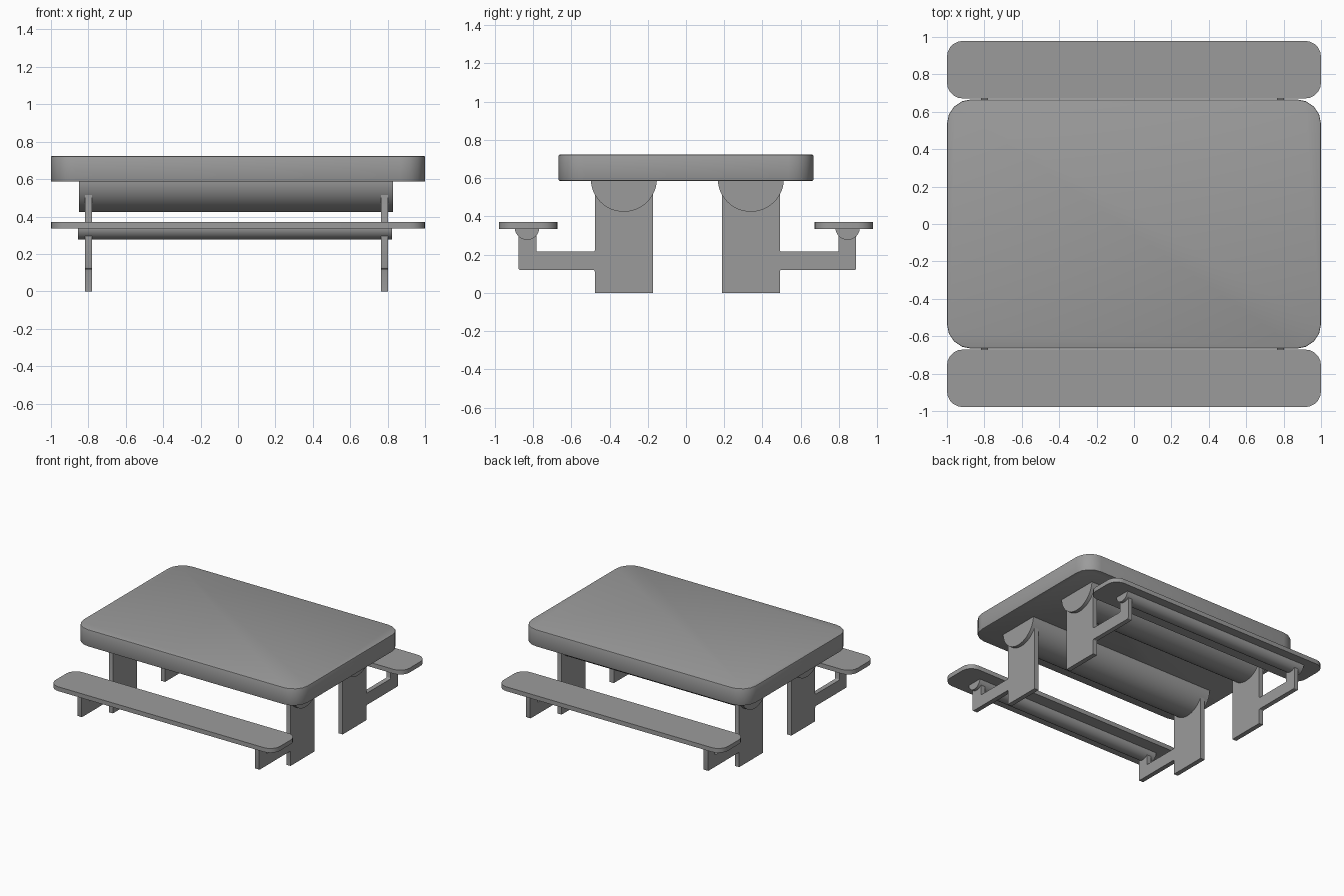
import bpy, bmesh, math
from mathutils import Vector

cube = bpy.data.objects.get("Cube")
if cube:
    bpy.data.objects.remove(cube, do_unlink=True)

# One plain grey for everything
grey = bpy.data.materials.new("concrete_grey")
grey.use_nodes = True
colour = (0.33, 0.33, 0.33, 1)
grey.diffuse_color = colour
grey.node_tree.nodes["Principled BSDF"].inputs["Base Color"].default_value = colour

BASE_X, BASE_Y = -0.01, 0.007   # the base sits slightly off the centre of the top


def finish(bm, name):
    bmesh.ops.recalc_face_normals(bm, faces=bm.faces)
    mesh = bpy.data.meshes.new(name)
    bm.to_mesh(mesh)
    bm.free()
    mesh.materials.append(grey)
    ob = bpy.data.objects.new(name, mesh)
    bpy.context.collection.objects.link(ob)
    bpy.ops.object.select_all(action='DESELECT')
    ob.select_set(True)
    bpy.context.view_layer.objects.active = ob
    bpy.ops.object.shade_smooth_by_angle(angle=math.radians(32))
    return ob


def slab(name, y, z0, z1, depth, radius, segments, rim=0):
    """Board with rounded corners, lying flat."""
    bm = bmesh.new()
    bmesh.ops.create_cube(bm, size=1)
    for v in bm.verts:
        v.co = Vector((v.co.x * 2, y + v.co.y * depth, z0 if v.co.z < 0 else z1))
    upright = [e for e in bm.edges if abs(e.verts[0].co.z - e.verts[1].co.z) > 0.01]
    bmesh.ops.bevel(bm, geom=upright, offset=radius, segments=segments,
                    profile=0.5, affect='EDGES')
    if rim:
        edges = [e for e in bm.edges if abs(e.verts[0].co.z - e.verts[1].co.z) < 0.001]
        bmesh.ops.bevel(bm, geom=edges, offset=rim, segments=2,
                        profile=0.5, affect='EDGES')
    return finish(bm, name)


def prism(profile, x0, x1):
    """Extrude a (y, z) outline along x."""
    bm = bmesh.new()
    face = bm.faces.new([bm.verts.new((x0, y, z)) for y, z in profile])
    extruded = bmesh.ops.extrude_face_region(bm, geom=[face])
    moved = [g for g in extruded["geom"] if isinstance(g, bmesh.types.BMVert)]
    bmesh.ops.translate(bm, verts=moved, vec=(x1 - x0, 0, 0))
    return bm


def half_log(name, y, z, radius, top, half_length, x):
    """Half-round beam hanging under a board."""
    steps = 24
    arc = [(y + radius * math.cos(math.pi * i / steps),
            z - radius * math.sin(math.pi * i / steps)) for i in range(steps + 1)]
    profile = [(y + radius, top)] + arc + [(y - radius, top)]
    return finish(prism(profile, x - half_length, x + half_length), name)


def leg(name, side, x):
    """Wide upright with an arm and a short post for the seat."""
    outline = [(0.18, 0), (0.484, 0), (0.484, 0.12), (0.883, 0.12), (0.883, 0.332),
               (0.79, 0.332), (0.79, 0.215), (0.484, 0.215), (0.484, 0.582), (0.18, 0.582)]
    bm = prism([(BASE_Y + side * y, z) for y, z in outline], x - 0.0185, x + 0.0185)
    # Soften the corners of the arm
    corners = [e for e in bm.edges
               if abs(e.verts[0].co.x - e.verts[1].co.x) > 0.01
               and 0.1 < e.verts[0].co.z < 0.25]
    bmesh.ops.bevel(bm, geom=corners, offset=0.008, segments=3,
                    profile=0.5, affect='EDGES')
    return finish(bm, name)


# Table top
slab("table_top", 0, 0.586, 0.723, 1.332, 0.13, 4, rim=0.006)

# Seats, beams and legs, repeated front and back
for side, end in ((-1, "front"), (1, "back")):
    slab(end + "_seat", side * 0.825, 0.335, 0.37, 0.308, 0.085, 5)
    half_log(end + "_table_beam", BASE_Y + side * 0.332, 0.597, 0.173, 0.6, 0.84, BASE_X)
    half_log(end + "_seat_beam", BASE_Y + side * 0.838, 0.341, 0.064, 0.343, 0.84,
             BASE_X - 0.006)
    for hand, label in ((-1, "right"), (1, "left")):
        leg(f"{end}_{label}_leg", side, BASE_X + 0.002 + hand * 0.791)
